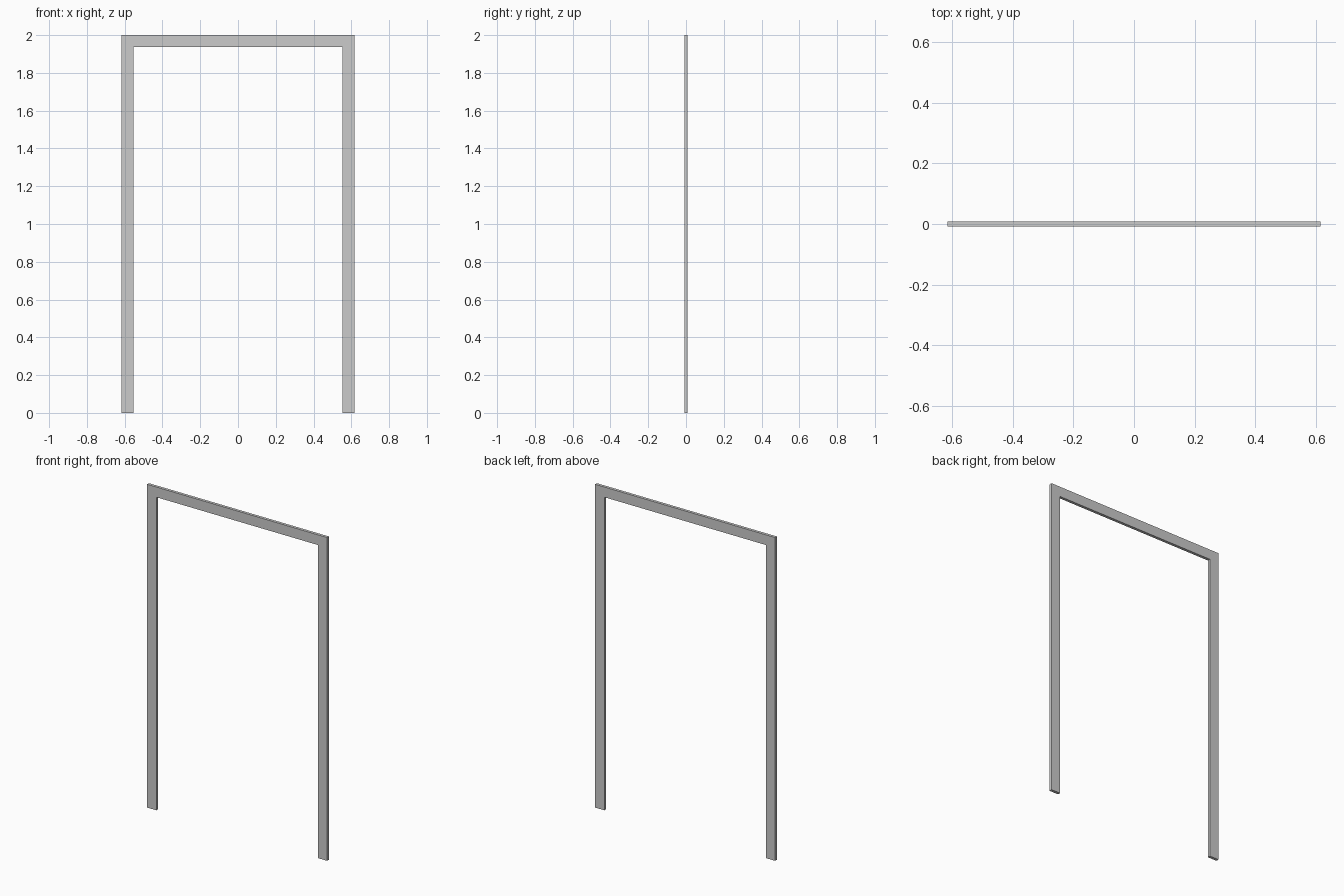
import bpy
import bmesh

if "Cube" in bpy.data.objects:
    bpy.data.objects.remove(bpy.data.objects["Cube"])

HALF_W, HEIGHT = 0.616, 2.0   # outer size
FACE, DEPTH = 0.063, 0.018    # board width and thickness

# door casing: one upside-down U outline, extruded through its thickness
inner_w, inner_h = HALF_W - FACE, HEIGHT - FACE
half = [(inner_w, 0), (HALF_W, 0), (HALF_W, HEIGHT)]
outline = half + [(-x, z) for x, z in reversed(half)] + [(-inner_w, inner_h), (inner_w, inner_h)]

bm = bmesh.new()
face = bm.faces.new([bm.verts.new((x, -DEPTH / 2, z)) for x, z in outline])
ext = bmesh.ops.extrude_face_region(bm, geom=[face], use_keep_orig=True)
verts = [g for g in ext["geom"] if isinstance(g, bmesh.types.BMVert)]
bmesh.ops.translate(bm, verts=verts, vec=(0, DEPTH, 0))
bmesh.ops.recalc_face_normals(bm, faces=bm.faces)

mesh = bpy.data.meshes.new("door_casing")
bm.to_mesh(mesh)
bm.free()
bpy.context.collection.objects.link(bpy.data.objects.new("door_casing", mesh))
